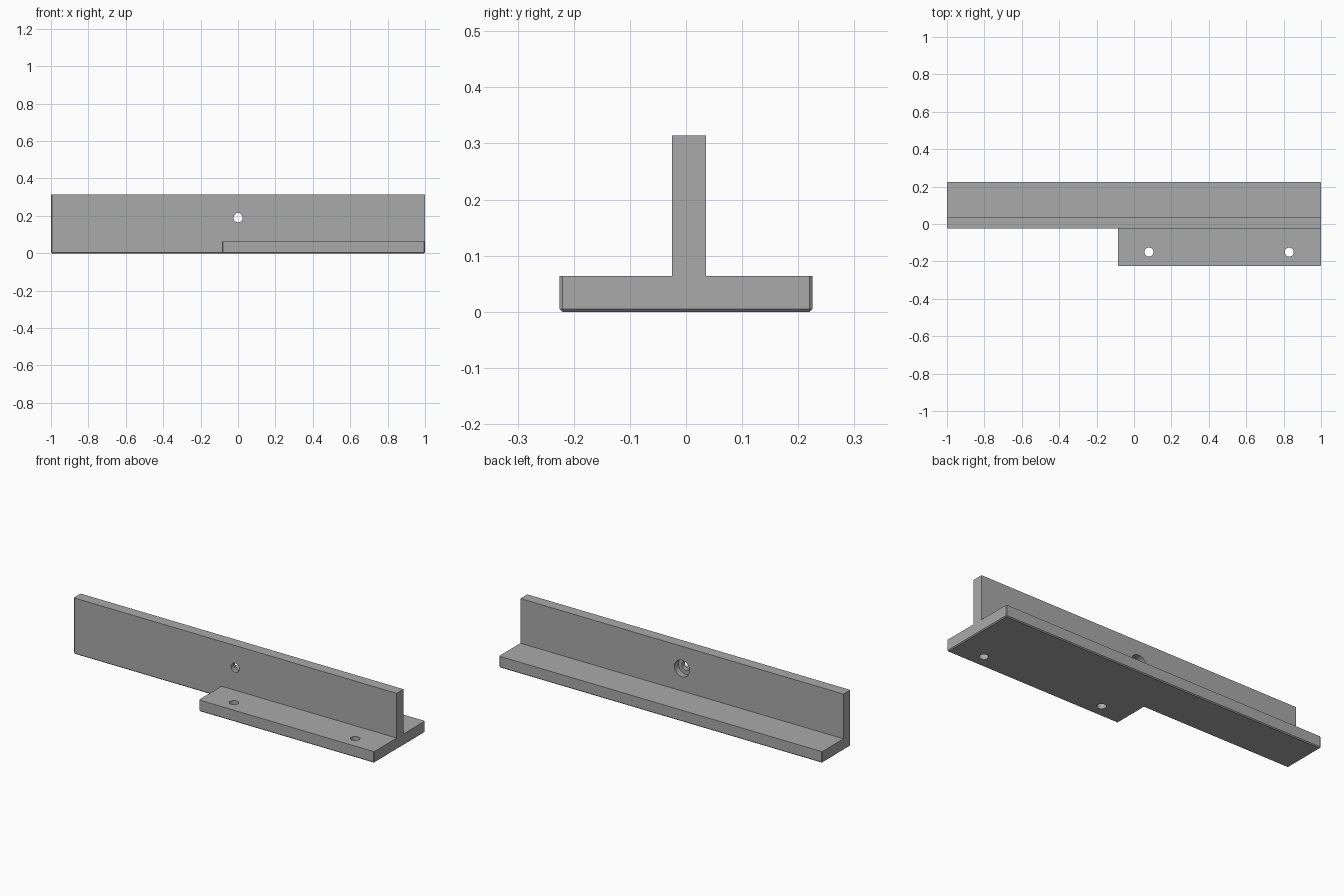
import bpy, bmesh, math
from mathutils import Matrix

if "Cube" in bpy.data.objects:
    bpy.data.objects.remove(bpy.data.objects["Cube"])

BASE_TOP, WALL_TOP = 0.064, 0.314
WALL_FRONT, WALL_BACK = -0.025, 0.036
HALF_DEPTH, PLATE_LEFT = 0.225, -0.085
CHAMFER = 0.005

grey = bpy.data.materials.new("machined grey")
grey.use_nodes = True
colour = (0.4, 0.4, 0.4, 1)
grey.diffuse_color = colour
grey.node_tree.nodes["Principled BSDF"].inputs["Base Color"].default_value = colour


def add_mesh(name, bm):
    mesh = bpy.data.meshes.new(name)
    bmesh.ops.recalc_face_normals(bm, faces=bm.faces[:])
    bm.to_mesh(mesh)
    bm.free()
    mesh.materials.append(grey)
    obj = bpy.data.objects.new(name, mesh)
    bpy.context.collection.objects.link(obj)
    return obj


def box(name, lo, hi):
    bm = bmesh.new()
    size = [h - l for l, h in zip(lo, hi)]
    middle = [(l + h) / 2 for l, h in zip(lo, hi)]
    bmesh.ops.create_cube(bm, size=1, matrix=Matrix.Translation(middle) @ Matrix.Diagonal((*size, 1)))
    return add_mesh(name, bm)


def rod(name, centre, radius, length, along_y=False):
    bm = bmesh.new()
    turn = Matrix.Rotation(math.pi / 2 if along_y else 0, 4, "X")
    bmesh.ops.create_cone(bm, cap_ends=True, segments=48, radius1=radius, radius2=radius,
                          depth=length, matrix=Matrix.Translation(centre) @ turn)
    return add_mesh(name, bm)


# L-shaped footprint raised to full height
footprint = [(-1, WALL_FRONT), (PLATE_LEFT, WALL_FRONT), (PLATE_LEFT, -HALF_DEPTH),
             (1, -HALF_DEPTH), (1, HALF_DEPTH), (-1, HALF_DEPTH)]
bm = bmesh.new()
face = bm.faces.new([bm.verts.new((x, y, 0)) for x, y in footprint])
raised = bmesh.ops.extrude_face_region(bm, geom=[face])["geom"]
bmesh.ops.translate(bm, vec=(0, 0, WALL_TOP),
                    verts=[v for v in raised if isinstance(v, bmesh.types.BMVert)])
bmesh.ops.recalc_face_normals(bm, faces=bm.faces[:])


# Chamfer the bottom rim and the outer upright corners
def is_chamfered(edge):
    a, b = (v.co for v in edge.verts)
    if abs(a.z - b.z) < 0.01:
        return a.z < 0.01
    return edge.is_convex


bmesh.ops.bevel(bm, geom=[e for e in bm.edges if is_chamfered(e)], offset=CHAMFER,
                offset_type="OFFSET", segments=1, affect="EDGES", clamp_overlap=True)
bracket = add_mesh("tee_bracket", bm)

# Material removed around the wall, then the wall bore and plate holes
cutters = [
    box("front_step_cutter", (PLATE_LEFT - 0.001, -0.4, BASE_TOP), (1.1, WALL_FRONT, 0.5)),
    box("back_step_cutter", (-1.1, WALL_BACK, BASE_TOP), (1.1, 0.4, 0.5)),
    rod("wall_hole_cutter", (0, 0, 0.19), 0.025, 0.3, True),
    rod("counterbore_cutter", (0, WALL_BACK + 0.02, 0.19), 0.046, 0.11, True),
]
cutters += [rod("plate_hole_cutter", (x, -0.15, 0), 0.024, 0.3) for x in (0.08, 0.83)]
for cutter in cutters:
    cutter.hide_render = True
    cutter.hide_viewport = True
    cut = bracket.modifiers.new(cutter.name, "BOOLEAN")
    cut.object = cutter
    cut.operation = "DIFFERENCE"
    cut.solver = "EXACT"

# Bake the cuts and remove the helpers
bpy.context.view_layer.update()
graph = bpy.context.evaluated_depsgraph_get()
finished = bpy.data.meshes.new_from_object(bracket.evaluated_get(graph))
bracket.modifiers.clear()
bracket.data = finished
for cutter in cutters:
    bpy.data.objects.remove(cutter)

# Smooth the bores and keep every machined edge sharp
bpy.ops.object.select_all(action="DESELECT")
bracket.select_set(True)
bpy.context.view_layer.objects.active = bracket
bpy.ops.object.shade_smooth_by_angle(angle=math.radians(20))
